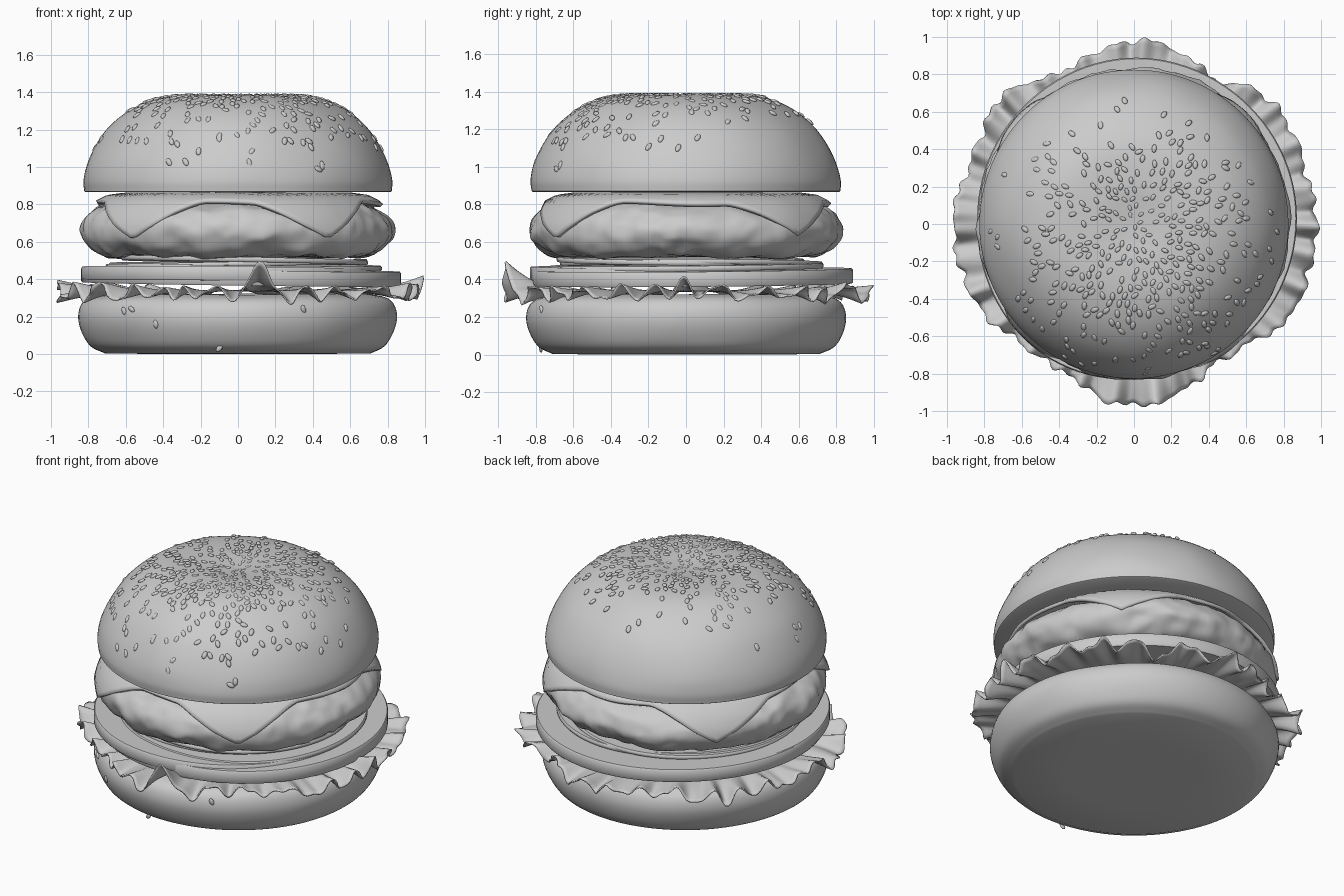
import bpy, bmesh, math, random
from mathutils import Vector, Matrix, noise

if "Cube" in bpy.data.objects:
    bpy.data.objects.remove(bpy.data.objects["Cube"])
random.seed(7)

grey = bpy.data.materials.new("plain grey")
grey.use_nodes = True
grey.diffuse_color = (0.6, 0.6, 0.6, 1)
grey.node_tree.nodes["Principled BSDF"].inputs["Base Color"].default_value = (0.6, 0.6, 0.6, 1)


def finish(name, bm, angle=40):
    me = bpy.data.meshes.new(name)
    bmesh.ops.recalc_face_normals(bm, faces=bm.faces)
    bm.to_mesh(me)
    bm.free()
    me.materials.append(grey)
    ob = bpy.data.objects.new(name, me)
    bpy.context.collection.objects.link(ob)
    bpy.ops.object.select_all(action='DESELECT')
    ob.select_set(True)
    bpy.context.view_layer.objects.active = ob
    bpy.ops.object.shade_smooth_by_angle(angle=math.radians(angle))
    return ob


def spline(pts, n=5):
    """Catmull-Rom curve through 2D points."""
    p = [Vector(q) for q in pts]
    p = [2 * p[0] - p[1]] + p + [2 * p[-1] - p[-2]]
    out = []
    for a, b, c, d in zip(p, p[1:], p[2:], p[3:]):
        for k in range(n):
            t = k / n
            out.append(0.5 * (2 * b + (c - a) * t + (2 * a - 5 * b + 4 * c - d) * t * t
                              + (3 * b - a - 3 * c + d) * t ** 3))
    return out + [p[-2]]


def lookup(pts, x):
    """Linear interpolation in a list of (x, y)."""
    for (x0, y0), (x1, y1) in zip(pts, pts[1:]):
        if x <= x1:
            return y0 + (y1 - y0) * max(0, x - x0) / max(1e-6, x1 - x0)
    return pts[-1][1]


def polar(bm, rings, seg, pos, cap_first=False, cap_last=False):
    """Grid of rings x segments, placed by pos(ring, angle)."""
    g = [[bm.verts.new(pos(i, math.tau * j / seg)) for j in range(seg)] for i in range(rings)]
    for a, b in zip(g, g[1:]):
        for j in range(seg):
            k = (j + 1) % seg
            bm.faces.new((a[j], a[k], b[k], b[j]))
    if cap_first:
        bm.faces.new(g[0])
    if cap_last:
        bm.faces.new(g[-1])


def turned(name, profile, seg=96, bump=None):
    bm = bmesh.new()

    def pos(i, t):
        r, z = profile[i]
        v = Vector((r * math.cos(t), r * math.sin(t), z))
        return v + bump(v) if bump else v
    polar(bm, len(profile), seg, pos, True, True)
    return finish(name, bm)


def slice_disc(name, r, z, thick, centre, tilt, wobble=0.006):
    """Thin round slice with slightly uneven outline."""
    ob_bm = bmesh.new()
    prof = [(r * 0.5, 0), (r - 0.006, 0), (r, 0.008), (r, thick - 0.008), (r - 0.006, thick), (r * 0.5, thick)]

    def pos(i, t):
        q, h = prof[i]
        q += wobble * math.sin(3 * t + r * 40) + wobble * 0.5 * math.sin(5 * t)
        x, y = q * math.cos(t), q * math.sin(t)
        return (centre[0] + x, centre[1] + y, z + h + tilt[0] * x + tilt[1] * y)
    polar(ob_bm, 6, 96, pos, True, True)
    return finish(name, ob_bm)


def soft(scale, amount, squash=1):
    return lambda v: noise.noise_vector(Vector((v.x, v.y, v.z * squash)) * scale) * amount


# Bottom bun
low = [(0.02, 0.0), (0.4, 0.0)] + [tuple(p) for p in spline(
    [(0.71, 0.003), (0.785, 0.04), (0.83, 0.11), (0.85, 0.19), (0.835, 0.26), (0.79, 0.3), (0.7, 0.32)])] + [(0.3, 0.32)]
turned("bottom_bun", low, bump=lambda v: soft(2.5, 0.008)(v) * min(1, v.z * 12))

# Top bun
dome_pts = [(0.822, 0.87), (0.825, 0.93), (0.803, 1.02), (0.755, 1.12), (0.69, 1.21), (0.6, 1.29), (0.5, 1.345),
            (0.38, 1.378), (0.22, 1.384), (0.1, 1.372), (0.01, 1.365)]
dome = [tuple(p) for p in spline(dome_pts)]
turned("top_bun", [(0.3, 0.868), (0.6, 0.868), (0.815, 0.866)] + dome,
       bump=lambda v: soft(3, 0.008)(v) * min(1, max(0, v.z - 0.87) * 8))

# Patty with a lumpy surface
patty = spline([(0.05, 0.525), (0.4, 0.52), (0.66, 0.518), (0.755, 0.54), (0.815, 0.6), (0.832, 0.66),
                (0.81, 0.72), (0.755, 0.77), (0.65, 0.805), (0.4, 0.82), (0.05, 0.82)], 5)


def lumps(v):
    edge = min(1, max(0, math.hypot(v.x, v.y) - 0.45) * 4)
    return (noise.noise_vector(v * 5) * 0.022 + noise.noise_vector(v * 13) * 0.012) * edge


turned("patty", [tuple(p) for p in patty], 160, lumps)

# Cheese: a square sheet that drapes down over the patty at its corners
drape_r = [(0, 0), (0.6, 0.6), (0.69, 0.69), (0.76, 0.75), (0.84, 0.8), (0.93, 0.835), (1.04, 0.842), (1.2, 0.85)]
drape_z = [(0, 0.855), (0.6, 0.852), (0.69, 0.84), (0.76, 0.81), (0.84, 0.755), (0.93, 0.685), (1.04, 0.61), (1.2, 0.5)]
corners = [math.radians(a) for a in (-55, 45, 137, 228)]


def sheet_reach(t):
    d = min(abs((t - c + math.pi) % math.tau - math.pi) for c in corners)
    return 0.77 + 0.25 * max(0, 1 - d / 0.5) ** 1.3 + 0.015 * math.sin(5 * t + 1)


def cheese_pos(i, t):
    s = sheet_reach(t) * (0.3 + 0.7 * i / 18)
    r = lookup(drape_r, s)
    z = lookup(drape_z, s)
    r += 0.01 * noise.noise(Vector((math.cos(t) * 3, math.sin(t) * 3, z * 3)))
    return (r * math.cos(t), r * math.sin(t), z)


bm = bmesh.new()
polar(bm, 19, 160, cheese_pos, True)
cheese = finish("cheese_slice", bm, 60)
mod = cheese.modifiers.new("thickness", 'SOLIDIFY')
mod.thickness = 0.022
mod.offset = 0

# Tomato and onion slices
slice_disc("tomato_slice_lower", 0.855, 0.372, 0.08, (0.015, 0.03), (-0.014, 0.008), 0.003)
slice_disc("tomato_slice_upper", 0.80, 0.385, 0.075, (-0.04, -0.03), (-0.01, -0.01), 0.004)
slice_disc("onion_slice_lower", 0.73, 0.452, 0.028, (0.045, -0.005), (-0.012, 0.01))
slice_disc("onion_slice_middle", 0.70, 0.468, 0.026, (-0.01, 0.02), (0.02, 0.0))
slice_disc("onion_slice_upper", 0.66, 0.488, 0.026, (0.03, -0.03), (-0.02, -0.008))

# Lettuce: outline radius by angle in degrees, then ruffled
outline = [(0, .98), (15, .96), (30, .98), (40, .99), (50, .96), (60, .88), (70, .92), (80, .98), (90, .98),
           (100, .95), (110, .91), (120, .9), (130, .97), (140, .985), (150, .94), (165, .94), (180, .97),
           (195, .96), (210, .94), (225, .88), (240, .87), (250, .89), (260, .955), (270, .975), (285, .94),
           (300, .86), (315, .89), (330, .98), (345, .97), (360, .98)]


def flap(t, deg, width):
    d = (t - math.radians(deg) + math.pi) % math.tau - math.pi
    return math.exp(-(d / width) ** 2)


def leaf_pos(i, t):
    f = i / 13
    w = f ** 2
    out = lookup(outline, math.degrees(t)) + 0.012 * math.sin(61 * t) * math.sin(7 * t)
    r = 0.6 + (out - 0.6) * f
    ph = 27 * t + 1.6 * math.sin(3 * t) + 1.1 * math.sin(7 * t + 1)
    size = 0.038 + 0.012 * math.sin(5 * t + 2)
    z = 0.338 - 0.012 * w + w * size * math.sin(ph + 1.2 * f)
    z += w * (0.012 * math.sin(53 * t + 2) + 0.13 * flap(t, 276, 0.07) + 0.07 * flap(t, 181, 0.1)
              - 0.07 * flap(t, 189, 0.07) + 0.03 * flap(t, 0, 0.15))
    r += w * 0.012 * math.cos(ph)
    return (r * math.cos(t), r * math.sin(t), z)


bm = bmesh.new()
polar(bm, 14, 420, leaf_pos)
lettuce = finish("lettuce_leaf", bm, 70)
mod = lettuce.modifiers.new("thickness", 'SOLIDIFY')
mod.thickness = 0.008
mod.offset = 0


# Sesame seeds, laid on the surface with the long axis near the slope
def add_seed(bm, r, z, slope, t, size):
    radial = Vector((math.cos(t), math.sin(t), 0))
    along = (radial * slope[0] + Vector((0, 0, slope[1]))).normalized()
    side = Vector((-math.sin(t), math.cos(t), 0))
    up = along.cross(side)
    rot = Matrix((along, side, up)).transposed().to_4x4()
    spin = Matrix.Rotation(random.gauss(0, 0.5), 4, 'Z')
    scale = Matrix.Diagonal((0.024 * size, 0.014 * size, 0.009 * size, 1))
    place = Matrix.Translation(radial * r + Vector((0, 0, z)))
    bmesh.ops.create_icosphere(bm, subdivisions=2, radius=1, matrix=place @ rot @ spin @ scale)


by_radius = sorted(dome)


def dome_seed(bm, x, y, size):
    r = math.hypot(x, y)
    z = lookup(by_radius, r)
    add_seed(bm, r, z, (0.04, lookup(by_radius, r + 0.02) - lookup(by_radius, r - 0.02)), math.atan2(y, x), size)


bm = bmesh.new()
taken = []
for _ in range(6000):
    x, y = random.gauss(0.05, 0.27), random.gauss(-0.12, 0.33)
    r = math.hypot(x, y)
    if r > 0.78 or (y > 0.35 and random.random() < 0.7):
        continue
    if all((x - a) ** 2 + (y - b) ** 2 > 0.036 ** 2 for a, b in taken):
        taken.append((x, y))
        dome_seed(bm, x, y, 0.7 + 0.3 * min(1, r / 0.5))
    if len(taken) >= 340:
        break
# Scattered seeds low on the front and sides
for x, y in [(-.73, -.07), (-.73, -.12), (-.62, -.4), (-.58, -.46), (-.37, -.71), (-.28, -.75), (.06, -.8),
             (.43, -.69), (.45, -.67), (.55, -.42), (.61, -.11), (.65, -.16), (.6, .03), (.49, .3), (-.43, .33),
             (-.05, .66), (-.49, -.56), (-.1, -.72), (.38, -.64), (.25, -.7)]:
    dome_seed(bm, x, y, 1.05)
finish("bun_seeds", bm, 80)

bm = bmesh.new()
for x, z in [(-.44, .16), (-.57, .24), (-.61, .23), (.35, .24), (-.1, .03)]:
    r = 0.845 if z > 0.1 else 0.78
    add_seed(bm, r, z, (0.1, 1), -math.acos(x / r), 1)
finish("stray_seeds", bm, 80)
